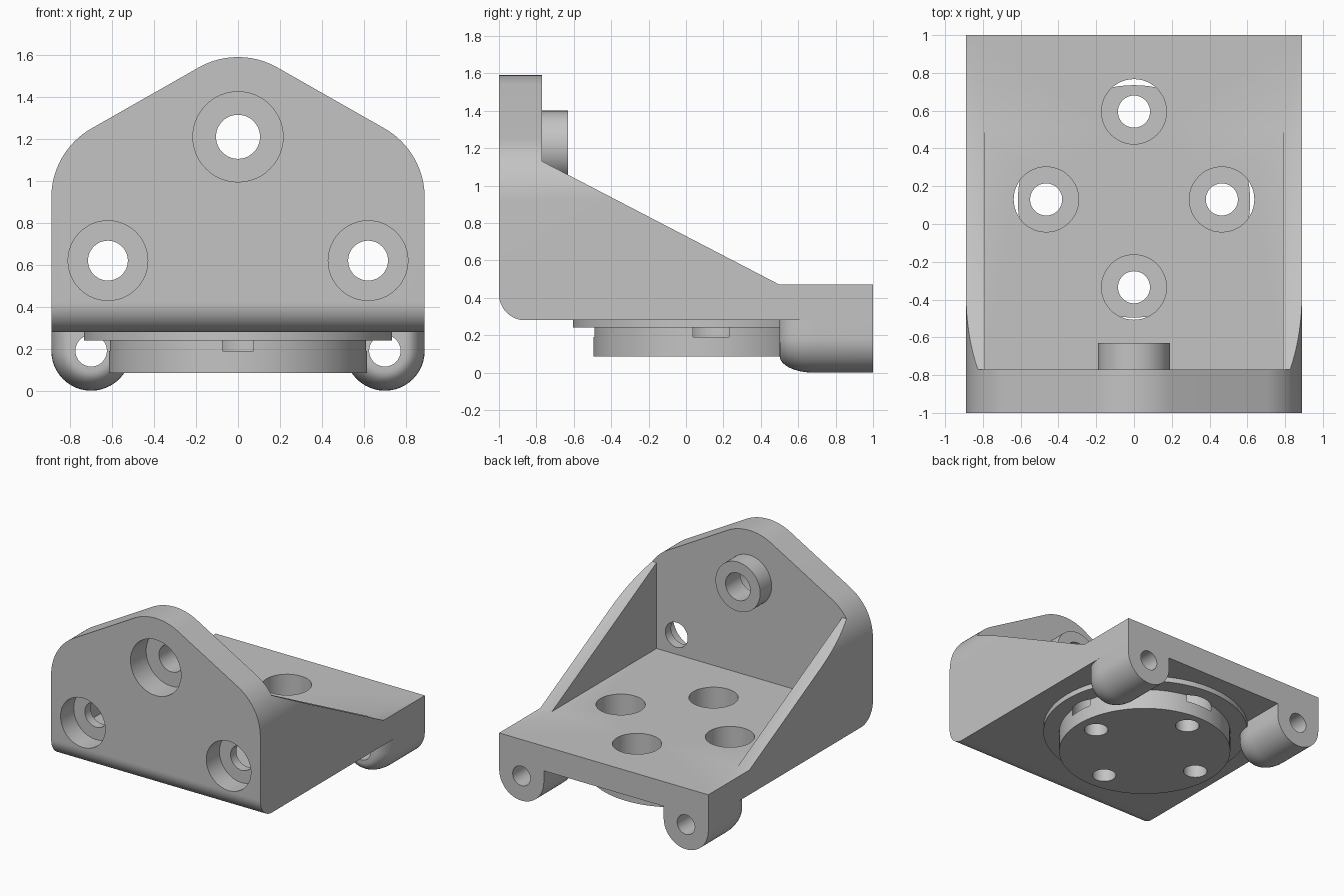
import bpy, bmesh, math
from mathutils import Vector

cube = bpy.data.objects.get("Cube")
if cube:
    bpy.data.objects.remove(cube, do_unlink=True)

grey = bpy.data.materials.new("plain_grey")
grey.use_nodes = True
grey.diffuse_color = (0.55, 0.55, 0.55, 1)
grey.node_tree.nodes["Principled BSDF"].inputs["Base Color"].default_value = grey.diffuse_color

HALF = 0.89           # half width of the bracket
FLOOR, DECK = 0.28, 0.47


def arc(cx, cy, r, start, end, n=16):
    angles = [math.radians(start + (end - start) * i / n) for i in range(n + 1)]
    return [(cx + r * math.cos(a), cy + r * math.sin(a)) for a in angles]


def loft(name, rings):
    """Closed solid through a list of matching 3D rings."""
    bm = bmesh.new()
    loops = [[bm.verts.new(p) for p in ring] for ring in rings]
    for a, b in zip(loops, loops[1:]):
        for i in range(len(a)):
            j = (i + 1) % len(a)
            bm.faces.new((a[i], a[j], b[j], b[i]))
    bm.faces.new(loops[0][::-1])
    bm.faces.new(loops[-1])
    bmesh.ops.recalc_face_normals(bm, faces=bm.faces)
    mesh = bpy.data.meshes.new(name)
    bm.to_mesh(mesh)
    bm.free()
    mesh.materials.append(grey)
    ob = bpy.data.objects.new(name, mesh)
    bpy.context.collection.objects.link(ob)
    return ob


def place(u, v, w, axis):
    return {"x": Vector((w, u, v)), "y": Vector((u, w, v)), "z": Vector((u, v, w))}[axis]


def prism(name, outline, axis, a, b):
    return loft(name, [[place(u, v, w, axis) for u, v in outline] for w in (a, b)])


def disc(name, u, v, r, axis, a, b, n=64):
    return prism(name, arc(u, v, r, 0, 360, n)[:-1], axis, a, b)


def apply(ob, tool, operation):
    """Apply one boolean and discard its tool."""
    mod = ob.modifiers.new("boolean", "BOOLEAN")
    mod.operation, mod.solver, mod.object = operation, "EXACT", tool
    bpy.context.view_layer.update()
    mesh = bpy.data.meshes.new_from_object(
        ob.evaluated_get(bpy.context.evaluated_depsgraph_get()))
    ob.modifiers.clear()
    ob.data = mesh
    bpy.data.objects.remove(tool, do_unlink=True)


def drill(ob, u, v, r, axis, a, b):
    apply(ob, disc("drill", u, v, r, axis, a, b, 48), "DIFFERENCE")


# Bracket: side outline, trimmed by the front outline, hollowed between the gussets
side = arc(-0.86, FLOOR + 0.14, 0.14, 180, 270) + [
    (1, FLOOR), (1, DECK), (0.5, DECK), (-0.77, 1.13), (-0.77, 1.8), (-1, 1.8)]
bracket = prism("bracket", side, "x", -1, 1)
right_half = [(HALF, 0)] + arc(0.51, 0.92, 0.38, 0, 60)
top = arc(0, 1.21, 0.38, 60, 120, 24)
front = right_half + top + [(-x, z) for x, z in reversed(right_half)]
apply(bracket, prism("front_trim", front, "y", -1.2, 1.2), "INTERSECT")
pocket = [(-0.79, DECK), (0.79, DECK), (0.79, 2), (-0.79, 2)]
apply(bracket, prism("pocket", pocket, "y", -0.77, 0.5), "DIFFERENCE")

# Boss behind the upper bolt hole
upper_boss = disc("upper_boss", 0, 1.21, 0.19, "y", -0.77, -0.63)

# Round flange and hub under the deck
flange = disc("flange", 0, 0.13, 0.735, "z", 0.24, FLOOR, 96)
hub = disc("hub", 0, 0.12, 0.615, "z", 0.085, 0.24, 96)

# Counterbored bolt holes in the upright plate
for x, z, bore, hole, depth in ((0, 1.21, 0.215, 0.105, 0.19),
                                (0.62, 0.62, 0.19, 0.095, 0.16),
                                (-0.62, 0.62, 0.19, 0.095, 0.16)):
    drill(bracket, x, z, bore, "y", -1.1, -1 + depth)
    drill(bracket, x, z, hole, "y", -0.95, -0.7)
drill(upper_boss, 0, 1.21, 0.105, "y", -0.9, -0.5)

# Counterbored bolt holes through the deck, flange and hub
for x, y in ((0, 0.595), (0, -0.335), (0.465, 0.13), (-0.465, 0.13)):
    drill(bracket, x, y, 0.172, "z", 0.2, 0.6)
    drill(flange, x, y, 0.172, "z", 0.2, 0.6)
    drill(hub, x, y, 0.172, "z", 0.19, 0.6)
    drill(hub, x, y, 0.085, "z", 0, 0.3)

# Hinge ears with rounded inner ends and pin holes
parts = [bracket, upper_boss, flange, hub]
for name, s in (("left_ear", 1), ("right_ear", -1)):
    rings = []
    for i in range(9):
        t = math.radians(90 * i / 8)
        r, y = 0.1 + 0.09 * math.sin(t), 0.68 - 0.18 * math.cos(t)
        rings.append((r, y))
    rings.append((0.19, 1))
    ear = loft(name, [[(s * 0.7 + x, y, z) for x, z in
                       arc(0, 0.19, r, 180, 360, 24) + [(r, FLOOR), (-r, FLOOR)]]
                      for r, y in rings])
    drill(ear, s * 0.7, 0.19, 0.075, "y", 0.3, 1.2)
    parts.append(ear)

# Smooth curved walls, keep sharp edges
for ob in parts:
    bpy.ops.object.select_all(action="DESELECT")
    ob.select_set(True)
    bpy.context.view_layer.objects.active = ob
    bpy.ops.object.shade_smooth_by_angle(angle=math.radians(30))
